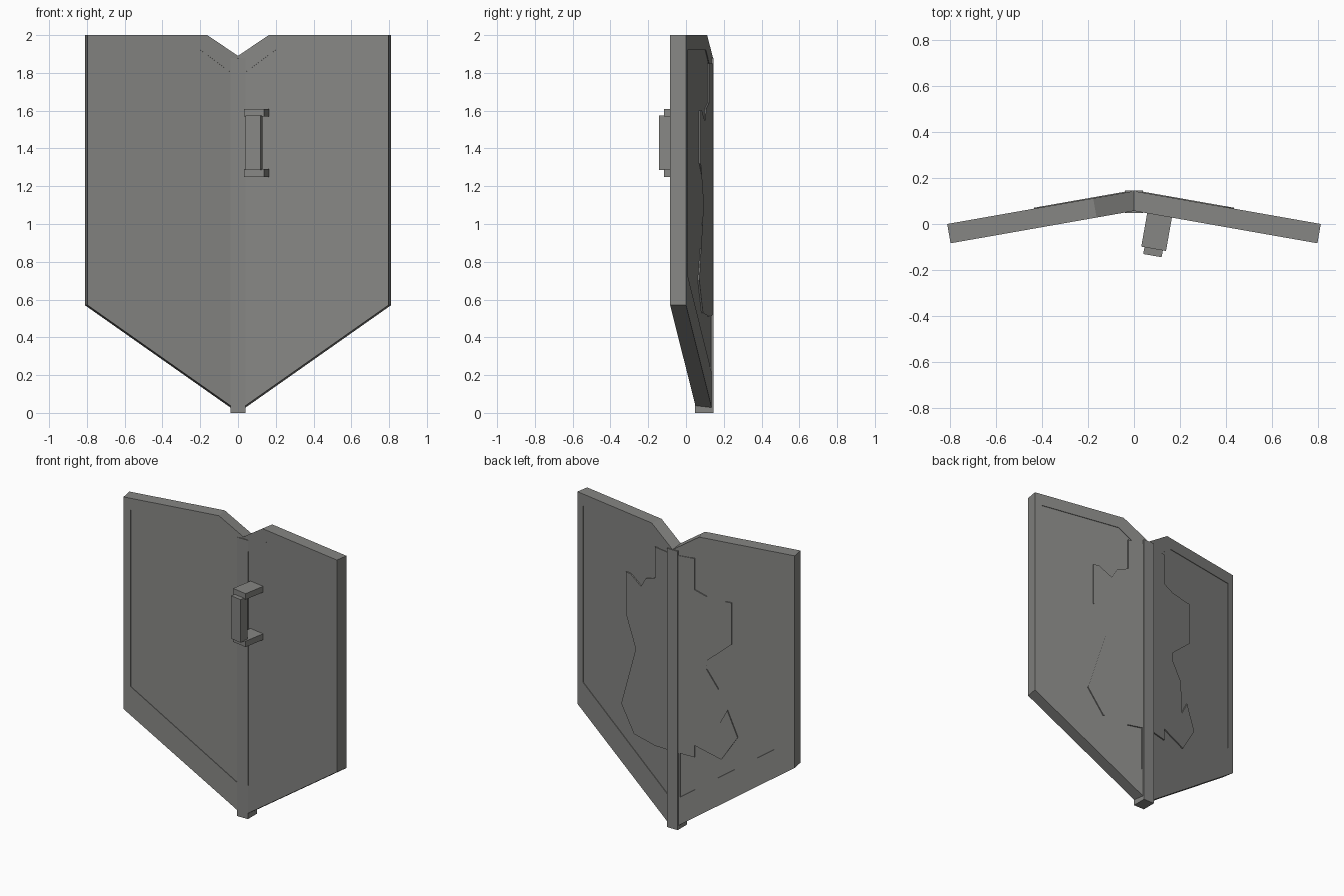
import bpy, bmesh, math

if "Cube" in bpy.data.objects:
    bpy.data.objects.remove(bpy.data.objects["Cube"])

grey = bpy.data.materials.new("dull grey")
grey.diffuse_color = (0.24, 0.24, 0.23, 1)
grey.use_nodes = True
grey.node_tree.nodes["Principled BSDF"].inputs["Base Color"].default_value = grey.diffuse_color
C, S = math.cos(math.radians(10)), math.sin(math.radians(10))
RIDGE = 0.143


def place(u, v, z, side=1):
    """Wing space (u along wing, v towards the back) to world."""
    return (side * (C * u + S * v), RIDGE - S * u + C * v, z)


def finish(bm, name):
    bmesh.ops.recalc_face_normals(bm, faces=bm.faces)
    me = bpy.data.meshes.new(name)
    bm.to_mesh(me)
    bm.free()
    me.materials.append(grey)
    bpy.context.collection.objects.link(bpy.data.objects.new(name, me))


def loft(name, rings, side=1):
    """Skin a series of matching outlines; each ring is (points, v)."""
    bm = bmesh.new()
    loops = [[bm.verts.new(place(u, v, z, side)) for u, z in pts] for pts, v in rings]
    n = len(loops[0])
    for a, b in zip(loops, loops[1:]):
        for i in range(n):
            j = (i + 1) % n
            bm.faces.new((a[i], a[j], b[j], b[i]))
    bm.faces.new(loops[0])
    bm.faces.new(loops[-1])
    bmesh.ops.triangulate(bm, faces=[f for f in bm.faces if len(f.verts) > 4])
    finish(bm, name)


def rect(u0, u1, z0, z1):
    return [(u0, z0), (u1, z0), (u1, z1), (u0, z1)]


outline = [(0, 0.0), (0.823, 0.57), (0.823, 2), (0.18, 2), (0, 1.88)]
panel = [(0.05, 0.22), (0.775, 0.73), (0.775, 1.92), (0.215, 1.92), (0.05, 1.80)]
emblem = [(0.02, 1.85), (0.15, 1.85), (0.15, 1.64), (0.23, 1.61), (0.23, 1.52),
          (0.36, 1.60), (0.40, 1.60), (0.40, 1.32), (0.235, 1.18), (0.15, 1.27),
          (0.15, 1.07), (0.23, 1.12), (0.31, 1.00), (0.23, 0.865), (0.15, 0.90),
          (0.15, 0.70), (0.27, 0.68), (0.37, 0.87), (0.44, 0.70), (0.33, 0.53),
          (0.15, 0.59), (0.15, 0.51), (0.02, 0.52)]
T, R = -0.085, 0.004   # wing thickness and panel recess

for side, tag in ((1, "right"), (-1, "left")):
    # angled wing with a shallow recessed panel on both faces
    loft(tag + "_wing", [(panel, T + R), (panel, T), (outline, T),
                         (outline, 0), (panel, 0), (panel, -R)], side)
    # raised jagged ornament on the back
    loft(tag + "_back_ornament", [(emblem, -0.008), (emblem, 0.004)], side)

# central spine
bm = bmesh.new()
bmesh.ops.create_cube(bm, size=1)
for v in bm.verts:
    v.co = (v.co.x * 0.08, 0.097 + v.co.y * 0.098, 0.94 + v.co.z * 1.88)
finish(bm, "spine")

# handle: two arms and a grip bar
for z0, tag in ((1.25, "lower"), (1.57, "upper")):
    arm = rect(0.073, 0.182, z0, z0 + 0.04)
    loft(tag + "_handle_arm", [(arm, -0.232), (arm, -0.078)])
grip = rect(0.087, 0.168, 1.285, 1.575)
loft("handle_grip", [(grip, -0.262), (grip, -0.20)])
